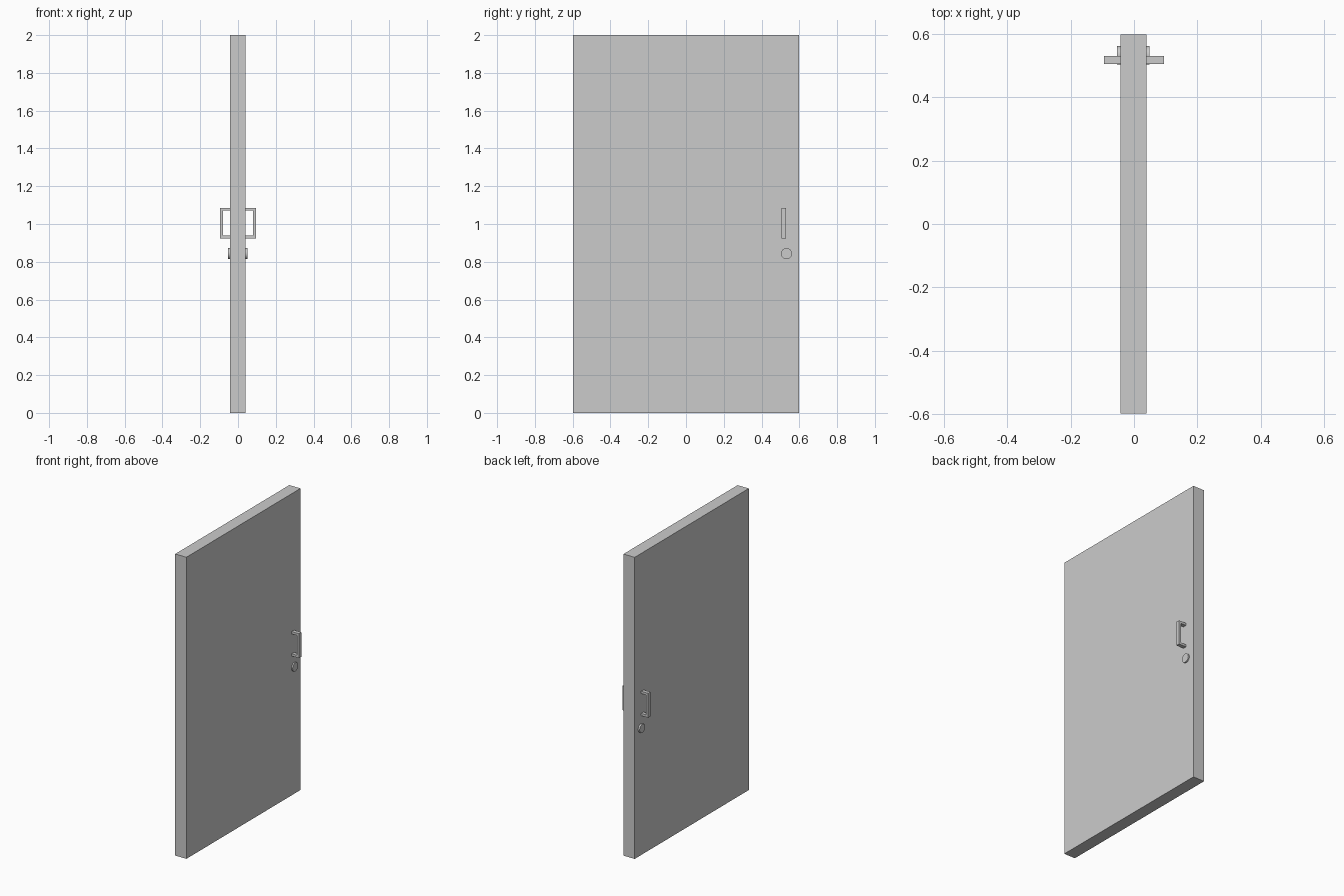
import bpy, bmesh, math
from mathutils import Matrix

if "Cube" in bpy.data.objects:
    bpy.data.objects.remove(bpy.data.objects["Cube"])


def finish(name, bm):
    bmesh.ops.recalc_face_normals(bm, faces=bm.faces)
    me = bpy.data.meshes.new(name)
    bm.to_mesh(me)
    bm.free()
    ob = bpy.data.objects.new(name, me)
    bpy.context.collection.objects.link(ob)
    return ob


def slab(name, size, centre):
    bm = bmesh.new()
    bmesh.ops.create_cube(bm, size=1, matrix=Matrix.Translation(centre) @ Matrix.Diagonal((*size, 1)))
    return finish(name, bm)


def handle(name, side):
    # U-shaped profile in the x-z plane, extruded along y
    x0, x1, z0, z1, t = 0.04, 0.094, 0.924, 1.086, 0.015
    pts = [(x0, z0), (x1, z0), (x1, z1), (x0, z1),
           (x0, z1 - t), (x1 - t, z1 - t), (x1 - t, z0 + t), (x0, z0 + t)]
    bm = bmesh.new()
    face = bm.faces.new([bm.verts.new((side * x, 0.505, z)) for x, z in pts])
    res = bmesh.ops.extrude_face_region(bm, geom=[face])
    verts = [v for v in res["geom"] if isinstance(v, bmesh.types.BMVert)]
    bmesh.ops.translate(bm, verts=verts, vec=(0, 0.025, 0))
    return finish(name, bm)


def lock(name, x_in, x_out):
    # Round lock plate on the door face
    bm = bmesh.new()
    m = Matrix.Translation(((x_in + x_out) / 2, 0.532, 0.843)) @ Matrix.Rotation(math.pi / 2, 4, 'Y')
    bmesh.ops.create_cone(bm, cap_ends=True, segments=32, radius1=0.029, radius2=0.029,
                          depth=abs(x_out - x_in), matrix=m)
    ob = finish(name, bm)
    bpy.ops.object.select_all(action='DESELECT')
    ob.select_set(True)
    bpy.context.view_layer.objects.active = ob
    bpy.ops.object.shade_smooth_by_angle(angle=math.radians(30))
    return ob


slab("door_panel", (0.082, 1.196, 2.0), (-0.001, 0, 1.0))

handle("handle_right", 1)
handle("handle_left", -1)

lock("lock_right", 0.038, 0.049)
lock("lock_left", -0.040, -0.053)
